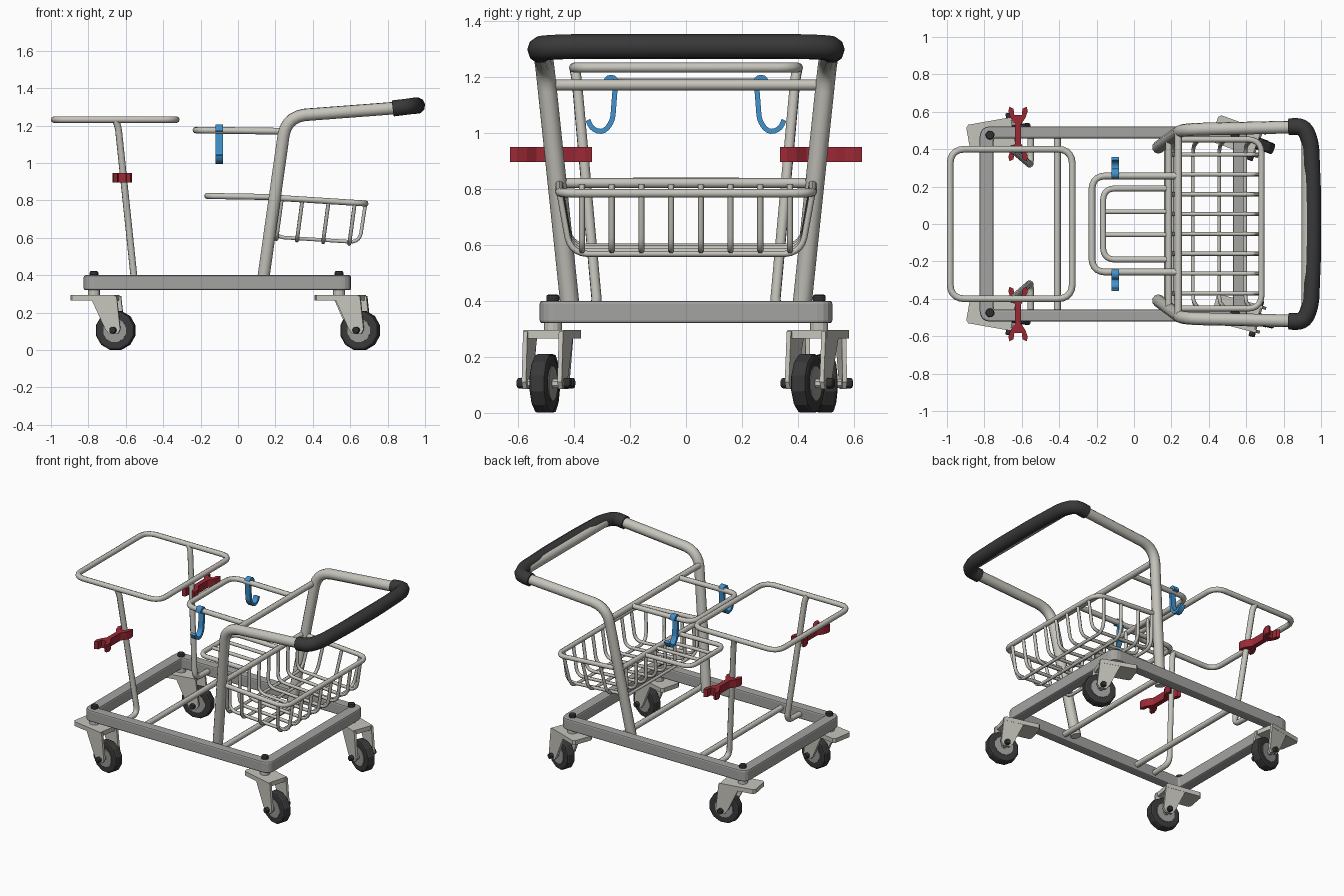
import bpy, bmesh, math
from mathutils import Vector, Matrix

if "Cube" in bpy.data.objects:
    bpy.data.objects.remove(bpy.data.objects["Cube"])

def material(name, rgb):
    m = bpy.data.materials.new(name)
    m.diffuse_color = (*rgb, 1)
    m.use_nodes = True
    m.node_tree.nodes["Principled BSDF"].inputs["Base Color"].default_value = m.diffuse_color
    return m

METAL = material("light metal", (0.56, 0.55, 0.50))
FRAME = material("frame grey", (0.37, 0.37, 0.36))
RUBBER = material("black rubber", (0.04, 0.04, 0.042))
BOLT = material("dark bolt", (0.03, 0.03, 0.032))
HUB = material("hub grey", (0.32, 0.32, 0.31))
BLUE = material("hook blue", (0.05, 0.29, 0.62))
RED = material("wrench red", (0.33, 0.022, 0.035))

def add_mesh(name, bm, mat, M=None):
    bmesh.ops.recalc_face_normals(bm, faces=bm.faces)
    me = bpy.data.meshes.new(name)
    bm.to_mesh(me)
    bm.free()
    me.materials.append(mat)
    ob = bpy.data.objects.new(name, me)
    bpy.context.collection.objects.link(ob)
    if M:
        ob.matrix_world = M
    return ob

def fillet(pts, r, n=5, cyclic=False):
    """Round the corners of a path with quadratic arcs."""
    pts = [Vector(p) for p in pts]
    out = []
    for i, p in enumerate(pts):
        if not cyclic and i in (0, len(pts) - 1):
            out.append(p)
            continue
        a, b = pts[i - 1] - p, pts[(i + 1) % len(pts)] - p
        d = min(r, a.length * 0.48, b.length * 0.48)
        s, e = p + a.normalized() * d, p + b.normalized() * d
        for k in range(n + 1):
            t = k / n
            out.append(s * (1 - t) ** 2 + p * (2 * t * (1 - t)) * 0.9 + (s + e) * (t * (1 - t)) * 0.1 + e * t * t)
    return out

def tube(name, pts, radius, mat=METAL, r=0.0, cyclic=False, res=2):
    """Round bar along a path, converted to a smooth mesh."""
    path = fillet(pts, r, cyclic=cyclic) if r else [Vector(p) for p in pts]
    cu = bpy.data.curves.new(name, 'CURVE')
    cu.dimensions = '3D'
    cu.bevel_depth, cu.bevel_resolution, cu.use_fill_caps = radius, res, True
    sp = cu.splines.new('POLY')
    sp.points.add(len(path) - 1)
    for q, p in zip(sp.points, path):
        q.co = (*p, 1)
    sp.use_cyclic_u = cyclic
    tmp = bpy.data.objects.new(name + "_path", cu)
    bpy.context.collection.objects.link(tmp)
    bpy.context.view_layer.update()
    me = bpy.data.meshes.new_from_object(tmp.evaluated_get(bpy.context.evaluated_depsgraph_get()))
    bpy.data.objects.remove(tmp)
    me.materials.clear()
    me.materials.append(mat)
    for f in me.polygons:
        f.use_smooth = len(f.vertices) == 4
    ob = bpy.data.objects.new(name, me)
    bpy.context.collection.objects.link(ob)
    return ob

def prism(name, pts, axis, lo, hi, mat, M=None, bevel=0.0):
    """Extrude a 2D outline along one axis."""
    put = {'x': lambda a, b, v: (v, a, b), 'y': lambda a, b, v: (a, v, b), 'z': lambda a, b, v: (a, b, v)}[axis]
    bm = bmesh.new()
    r0, r1 = ([bm.verts.new(put(p[0], p[1], v)) for p in pts] for v in (lo, hi))
    bm.faces.new(r0)
    bm.faces.new(r1)
    for i in range(len(pts)):
        j = (i + 1) % len(pts)
        bm.faces.new((r0[i], r0[j], r1[j], r1[i]))
    ob = add_mesh(name, bm, mat, M)
    if bevel:
        md = ob.modifiers.new("bevel", 'BEVEL')
        md.width, md.segments, md.limit_method, md.angle_limit = bevel, 2, 'ANGLE', math.radians(40)
    return ob

def circle(cx, cy, r, n=12):
    return [(cx + r * math.cos(2 * math.pi * (i + .5) / n), cy + r * math.sin(2 * math.pi * (i + .5) / n)) for i in range(n)]

def rect(x0, x1, y, z):
    return [(x0, -y, z), (x1, -y, z), (x1, y, z), (x0, y, z)]

# base frame: hollow rounded rectangle with bevelled edges
bm = bmesh.new()
outer, inner = (-0.825, 0.605, 0.522, 0.055), (-0.75, 0.53, 0.458, 0.012)
rings = []
for (x0, x1, y, r), z in ((outer, 0.32), (outer, 0.40), (inner, 0.40), (inner, 0.32)):
    rings.append([bm.verts.new(p) for p in fillet(rect(x0, x1, y, z), r, 4, True)])
for k in range(4):
    a, b = rings[k], rings[(k + 1) % 4]
    for i in range(len(a)):
        j = (i + 1) % len(a)
        bm.faces.new((a[i], a[j], b[j], b[i]))
frame = add_mesh("base_frame", bm, FRAME)
md = frame.modifiers.new("bevel", 'BEVEL')
md.width, md.segments, md.limit_method, md.angle_limit = 0.01, 2, 'ANGLE', math.radians(50)

# base cross bars
for n, x in (("front", -0.41), ("rear", 0.18)):
    tube(f"base_cross_bar_{n}", [(x, -0.47, 0.36), (x, 0.47, 0.36)], 0.019)

# front ring and its posts, bent outward at the foot
tube("front_ring", rect(-0.983, -0.33, 0.4, 1.232), 0.018, r=0.075, cyclic=True)
for s in (-1, 1):
    tube("front_post", [(-0.655, s * 0.398, 1.232), (-0.64, s * 0.39, 1.19), (-0.553, s * 0.315, 0.36), (-0.553, s * 0.47, 0.355)],
         0.019, r=0.05)

# push handle with rubber grip
half = [(0.13, 0.41, 0.345), (0.258, 0.505, 1.25), (0.83, 0.518, 1.293), (0.93, 0.52, 1.303)]
tube("handle_tube", half + [(x, -y, z) for x, y, z in reversed(half)], 0.034, r=0.1, res=3)
grip = [(0.828, 0.52, 1.292), (0.91, 0.522, 1.302), (0.945, 0.43, 1.307), (0.956, 0.15, 1.307)]
tube("handle_grip", grip + [(x, -y, z) for x, y, z in reversed(grip)], 0.045, RUBBER, r=0.04, res=3)

# cross bars between the rear posts
tube("upper_cross_bar", [(0.237, -0.48, 1.17), (0.237, 0.48, 1.17)], 0.02)
tube("lower_cross_bar", [(0.186, -0.45, 0.82), (0.186, 0.45, 0.82)], 0.018)

# hook rail and small shelf
tube("hook_rail", [(0.237, -0.257, 1.17), (-0.225, -0.257, 1.176), (-0.225, 0.257, 1.176), (0.237, 0.257, 1.17)], 0.018, r=0.07)
tube("shelf_rail", [(0.186, -0.19, 0.818), (-0.165, -0.19, 0.824), (-0.165, 0.19, 0.824), (0.186, 0.19, 0.818)], 0.016, r=0.06)
for y in (-0.058, 0.065):
    tube("shelf_bar", [(-0.165, y, 0.824), (0.186, y, 0.818)], 0.012)

# wire basket
def rim_z(x):
    return 0.815 - 0.065 * (x - 0.2)
def floor_z(x):
    return 0.605 - 0.065 * (x - 0.2)
tube("basket_rim", [(0.19, -0.452, 0.815), (0.682, -0.452, rim_z(0.682)), (0.682, 0.452, rim_z(0.682)), (0.19, 0.452, 0.815)],
     0.016, r=0.07)
for x in (0.205, 0.315, 0.455, 0.595):
    top, z = (x + 0.03, rim_z(x)), floor_z(x) - 0.012
    tube("basket_cross_wire", [(top[0], -0.452, top[1]), (x, -0.412, z), (x, 0.412, z), (top[0], 0.452, top[1])], 0.011, r=0.06, res=1)
for i in range(8):
    y = (i - 3.5) * 0.106
    tube("basket_long_wire", [(0.2, y, 0.815), (0.195, y, floor_z(0.2)), (0.65, y, floor_z(0.65)), (0.682, y, rim_z(0.682))],
         0.011, r=0.05, res=1)

# blue hooks
hook = fillet([(0.288, 1.17), (0.283, 1.197), (0.25, 1.197), (0.262, 1.04), (0.295, 1.0), (0.335, 1.012), (0.35, 1.045)], 0.022, 3)
left, right = [], []
for i, p in enumerate(hook):
    t = (hook[min(i + 1, len(hook) - 1)] - hook[max(i - 1, 0)]).normalized() * 0.009
    left.append((p.x - t.y, p.y + t.x))
    right.append((p.x + t.y, p.y - t.x))
for s in (-1, 1):
    prism("hook", [(s * a, b) for a, b in left + right[::-1]], 'x', -0.119, -0.081, BLUE)

# red wrenches clamped on the front posts: half outline mirrored across x
def wrench_half(end, d, k):
    return [(0.016 * k, end - d * 0.095), (0.04 * k, end - d * 0.06), (0.052 * k, end - d * 0.025),
            (0.046 * k, end), (0.024 * k, end - d * 0.012), (0.02 * k, end - d * 0.045)]
a, b = wrench_half(0.628, 1, 1), wrench_half(0.335, -1, 1)
outline = a + [(-x, y) for x, y in reversed(a)] + [(-x, y) for x, y in b] + list(reversed(b))
for s in (-1, 1):
    prism("wrench", [(x - 0.62, s * y) for x, y in outline], 'z', 0.895, 0.948, RED)

# swivel casters: stem at the local origin, wheel trailing along local +x
plate = [(-0.118, -0.06), (-0.105, -0.075), (0.125, -0.075), (0.125, 0.075), (-0.105, 0.075), (-0.118, 0.06)]
leg = [(-0.01, 0.29), (0.135, 0.29), (0.155, 0.11), (0.14, 0.085), (0.095, 0.085), (0.072, 0.115)]
for x, y, ang in ((-0.77, 0.475, 10), (-0.77, -0.475, -10), (0.54, 0.475, -20), (0.54, -0.475, -15)):
    M = Matrix.Translation((x, y, 0)) @ Matrix.Rotation(math.radians(ang), 4, 'Z')
    prism("caster_plate", plate, 'z', 0.265, 0.295, METAL, M)
    prism("caster_stem", circle(0, 0, 0.032), 'z', 0.29, 0.325, METAL, M)
    prism("caster_bolt", circle(0, 0, 0.025, 8), 'z', 0.395, 0.422, BOLT, M, 0.008)
    for s in (-1, 1):
        v = sorted((s * 0.058, s * 0.074))
        prism("caster_fork_leg", leg, 'y', v[0], v[1], METAL, M)
        v = sorted((s * 0.07, s * 0.1))
        prism("axle_nut", circle(0.118, 0.106, 0.02, 6), 'y', v[0], v[1], BOLT, M, 0.006)
    prism("wheel_tire", circle(0.118, 0.105, 0.108), 'y', -0.03, 0.03, RUBBER, M, 0.013)
    prism("wheel_hub", circle(0.118, 0.105, 0.064), 'y', -0.033, 0.033, HUB, M)
    prism("wheel_axle", circle(0.118, 0.105, 0.018, 8), 'y', -0.075, 0.075, METAL, M)
